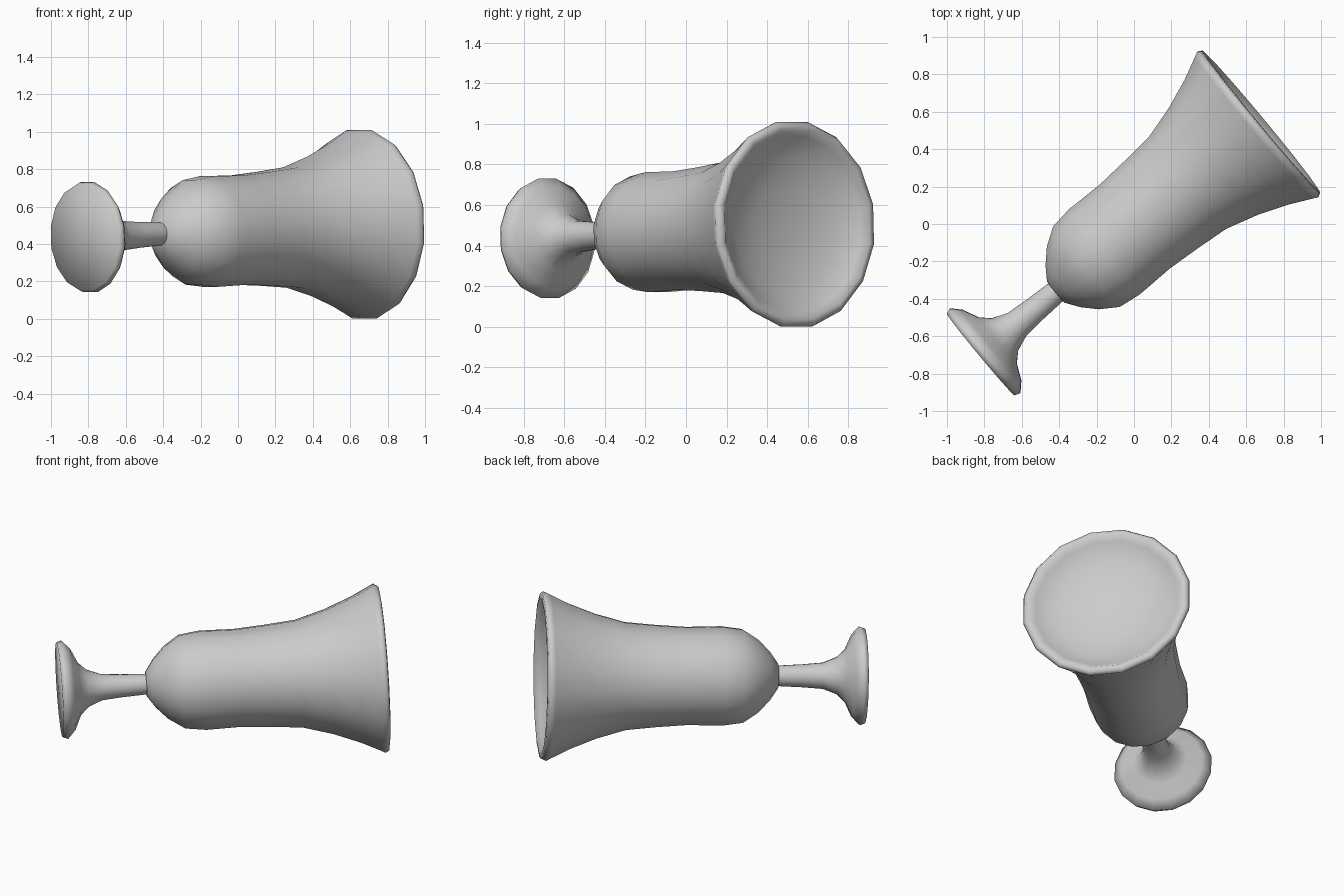
import bpy, bmesh
from math import cos, sin, pi, radians
from mathutils import Matrix

if "Cube" in bpy.data.objects:
    bpy.data.objects.remove(bpy.data.objects["Cube"])

SIDES = 16

# Goblet lies on its side: local x is the goblet axis, turned and slightly tilted
PLACE = (Matrix.Translation((0.005, -0.013, 0.474))
         @ Matrix.Rotation(radians(39.7), 4, 'Z')
         @ Matrix.Rotation(radians(-2.1), 4, 'Y'))


def lathe(name, profile):
    """Spin (axis position, radius) points round the axis; radius 0 closes an end."""
    bm = bmesh.new()
    rings = []
    for s, r in profile:
        if r == 0:
            rings.append([bm.verts.new((s, 0, 0))] * SIDES)
        else:
            rings.append([bm.verts.new((s, r * cos(2 * pi * (k + 0.5) / SIDES),
                                        r * sin(2 * pi * (k + 0.5) / SIDES)))
                          for k in range(SIDES)])
    for a, b in zip(rings, rings[1:]):
        for k in range(SIDES):
            n = (k + 1) % SIDES
            bm.faces.new(list(dict.fromkeys((a[k], a[n], b[n], b[k]))))
    bmesh.ops.recalc_face_normals(bm, faces=bm.faces)
    bm.transform(PLACE)
    mesh = bpy.data.meshes.new(name)
    bm.to_mesh(mesh)
    bm.free()
    obj = bpy.data.objects.new(name, mesh)
    bpy.context.collection.objects.link(obj)
    bpy.ops.object.select_all(action='DESELECT')
    obj.select_set(True)
    bpy.context.view_layer.objects.active = obj
    bpy.ops.object.shade_smooth_by_angle(angle=radians(100))
    return obj


# Round foot flowing into the stem
lathe("foot_and_stem", [
    (-1.076, 0), (-1.072, 0.288), (-1.042, 0.3), (-0.995, 0.25),
    (-0.955, 0.163), (-0.905, 0.114), (-0.82, 0.08), (-0.70, 0.07),
    (-0.54, 0.062)])

# Bell-shaped bowl with rolled rim and dished top
lathe("bowl", [
    (-0.555, 0), (-0.55, 0.075), (-0.50, 0.148), (-0.43, 0.222), (-0.335, 0.285),
    (-0.21, 0.302), (0.0, 0.298), (0.19, 0.311), (0.37, 0.328), (0.55, 0.38),
    (0.71, 0.443), (0.83, 0.502), (0.855, 0.515), (0.876, 0.502), (0.88, 0.472),
    (0.85, 0.44), (0.80, 0.34), (0.765, 0.19), (0.755, 0)])
